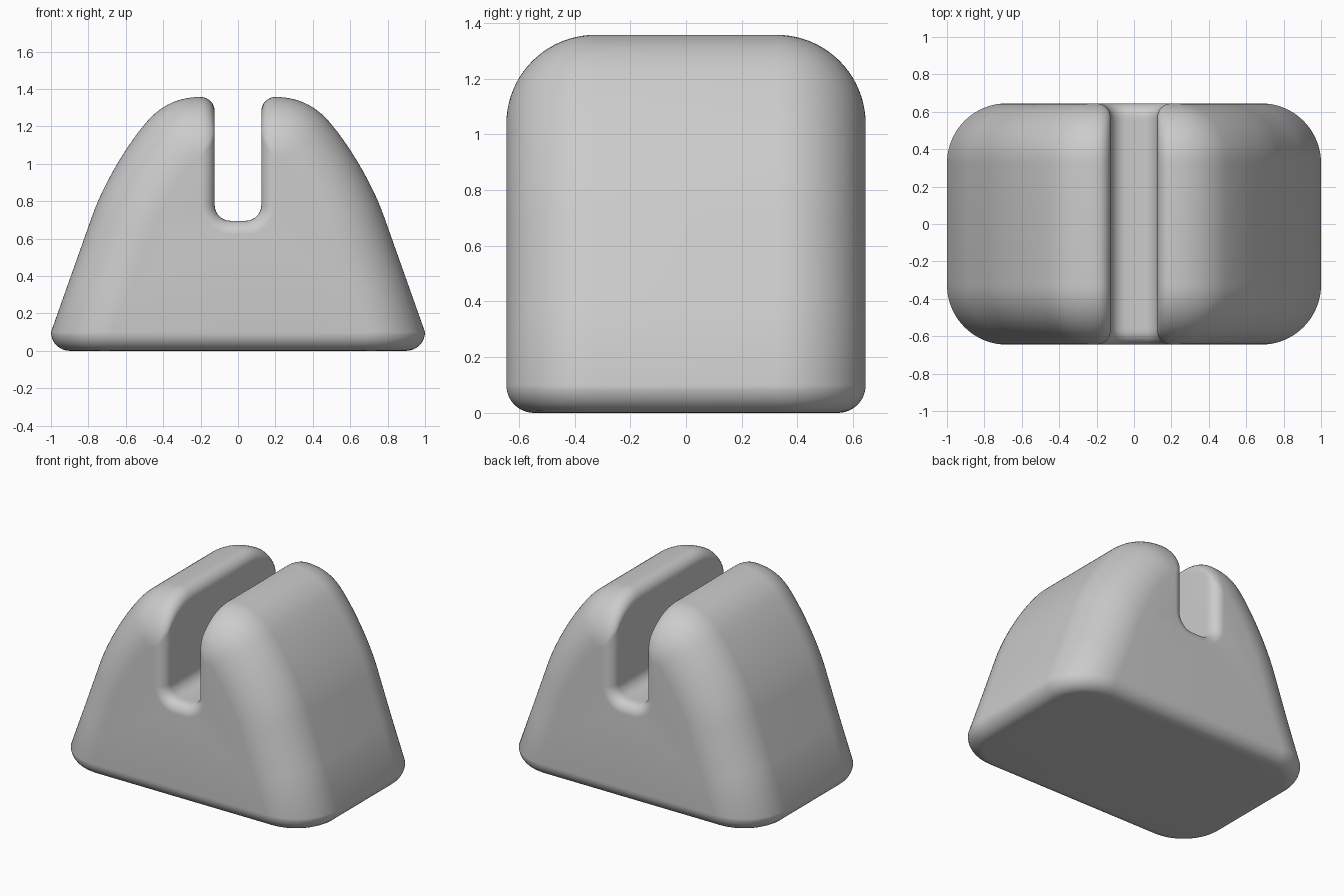
import bpy, bmesh
from math import sin, cos, pi, sqrt
from mathutils import Vector
from mathutils.geometry import interpolate_bezier

cube = bpy.data.objects.get("Cube")
if cube:
    bpy.data.objects.remove(cube, do_unlink=True)

HALF_DEPTH = 0.645
END_R = 0.32       # large rounding towards front and back
RIM_R = 0.1        # rounding round the base
LIP_R = 0.075      # rounding of the slot edges
SLOT_W, SLOT_Z, SLOT_R = 0.125, 0.695, 0.085
STEPS = 20


def fillet(r, y):
    """Inset of a quarter-round of radius r at depth y."""
    t = max(0.0, abs(y) - (HALF_DEPTH - r))
    return r - sqrt(max(0.0, r * r - t * t))


def bezier(points, n):
    return interpolate_bezier(*[Vector(p) for p in points], n)


# Outer flank, from the base rim up to the slot lip
flank = [Vector((1, RIM_R)), Vector((0.89, 0.41))]
flank += bezier([(0.78, 0.72), (0.72, 0.89), (0.6, 1.09), (0.5, 1.21)], 12)[:-1]
flank += bezier([(0.5, 1.21), (0.42, 1.31), (0.32, 1.357), (SLOT_W + LIP_R, 1.357)], 14)
normals = [Vector((1, 0))]
for before, after in zip(flank, flank[2:]):
    t = (after - before).normalized()
    normals.append(Vector((t.y, -t.x)))
normals.append(Vector((0, 1)))


def section(y):
    """Half outline (x, z) at depth y, from base centre to slot centre."""
    low, end, lip = fillet(RIM_R, y), fillet(END_R, y), fillet(LIP_R, y)
    pts = [(0, low)]
    # Base rim
    for i in range(9):
        h = low + (RIM_R - low) * (1 - cos(pi / 2 * i / 8))
        e = RIM_R - sqrt(max(0.0, RIM_R ** 2 - (RIM_R - h) ** 2))
        r = END_R - e
        t = max(0.0, abs(y) - (HALF_DEPTH - END_R))
        pts.append((1 - END_R + sqrt(max(0.0, r * r - t * t)), h))
    # Flank and top
    for p, n in list(zip(flank, normals))[1:]:
        q = p - n * end
        pts.append((max(q.x, SLOT_W + LIP_R), q.y))
    # Slot lip
    top, r = pts[-1][1], LIP_R - lip
    for i in range(1, 9):
        a = pi / 2 * i / 8
        pts.append((SLOT_W + LIP_R - r * sin(a), top - r * (1 - cos(a))))
    # Slot floor corner
    r = SLOT_R + lip
    for i in range(9):
        a = pi / 2 * i / 8
        pts.append((SLOT_W - SLOT_R + r * cos(a), SLOT_Z + SLOT_R - r * sin(a)))
    pts.append((0, SLOT_Z - lip))
    return pts


# Sections lofted from front to back
back = [HALF_DEPTH - END_R + END_R * sin(pi / 2 * i / STEPS) for i in range(STEPS + 1)]
depths = [-y for y in reversed(back)] + back

bm = bmesh.new()
rows = [[bm.verts.new((x, y, z)) for x, z in section(y)] for y in depths]
for a, b in zip(rows, rows[1:]):
    for i in range(len(a) - 1):
        bm.faces.new((a[i], a[i + 1], b[i + 1], b[i]))
for row in (rows[0], rows[-1]):
    bm.faces.new(row)
bmesh.ops.remove_doubles(bm, verts=bm.verts, dist=0.0002)
bmesh.ops.recalc_face_normals(bm, faces=bm.faces)
# The half shell is open at the middle, so check that it faces outwards
bm.faces.ensure_lookup_table()
if max(bm.faces, key=lambda f: f.calc_center_median().z).normal.z < 0:
    bmesh.ops.reverse_faces(bm, faces=bm.faces)
mesh = bpy.data.meshes.new("slotted_block")
bm.to_mesh(mesh)
bm.free()

block = bpy.data.objects.new("slotted_block", mesh)
bpy.context.collection.objects.link(block)

grey = bpy.data.materials.new("plain_grey")
grey.use_nodes = True
colour = (0.6, 0.6, 0.6, 1)
grey.diffuse_color = colour
grey.node_tree.nodes["Principled BSDF"].inputs["Base Color"].default_value = colour
mesh.materials.append(grey)

# Mirror the half and shade it
mirror = block.modifiers.new("mirror", "MIRROR")
mirror.use_clip = True
mirror.merge_threshold = 0.0005
bpy.context.view_layer.objects.active = block
block.select_set(True)
bpy.ops.object.modifier_apply(modifier=mirror.name)
bpy.ops.object.shade_smooth_by_angle(angle=0.6)
